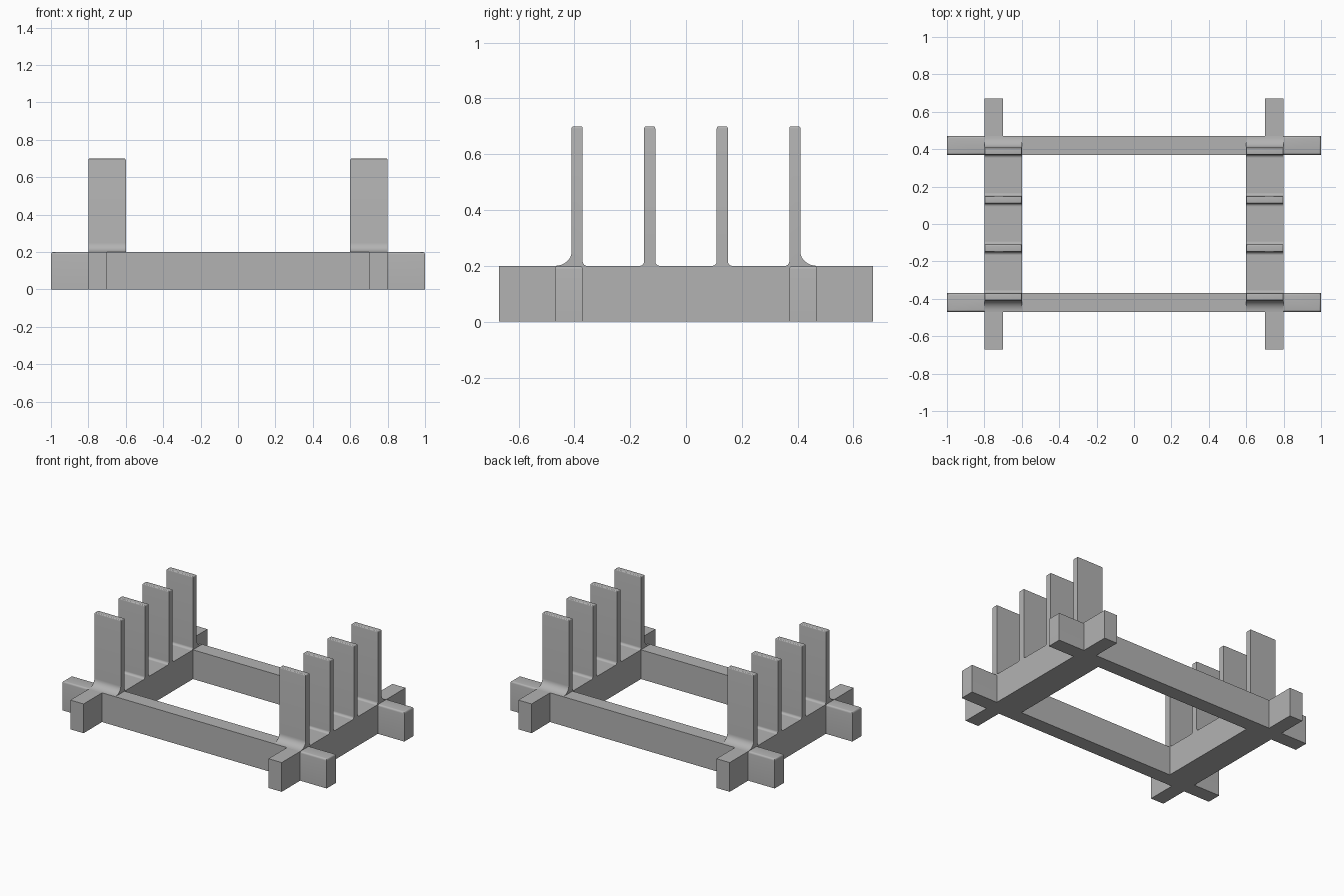
import bpy, bmesh, math

cube = bpy.data.objects.get("Cube")
if cube:
    bpy.data.objects.remove(cube, do_unlink=True)

H = 0.2            # frame height
TOP = 0.7          # post height
IN, OUT = 0.37, 0.47   # long rail, across y
X0, X1 = 0.6, 0.8      # side rail, across x

grey = bpy.data.materials.new("plain grey")
grey.use_nodes = True
colour = (0.45, 0.45, 0.45, 1)
grey.diffuse_color = colour
grey.node_tree.nodes["Principled BSDF"].inputs["Base Color"].default_value = colour


def finish(name, bm, mirror):
    bmesh.ops.recalc_face_normals(bm, faces=bm.faces)
    mesh = bpy.data.meshes.new(name)
    bm.to_mesh(mesh)
    bm.free()
    mesh.materials.append(grey)
    obj = bpy.data.objects.new(name, mesh)
    bpy.context.collection.objects.link(obj)
    mod = obj.modifiers.new("Mirror", 'MIRROR')
    mod.use_axis = (True, mirror, False)
    bpy.ops.object.select_all(action='DESELECT')
    bpy.context.view_layer.objects.active = obj
    obj.select_set(True)
    bpy.ops.object.shade_smooth_by_angle(angle=math.radians(35))
    return obj


def prism(points, offset):
    """Extrude a closed outline along an offset."""
    bm = bmesh.new()
    face = bm.faces.new([bm.verts.new(p) for p in points])
    new = bmesh.ops.extrude_face_region(bm, geom=[face], use_keep_orig=True)["geom"]
    bmesh.ops.translate(bm, vec=offset, verts=[v for v in new if isinstance(v, bmesh.types.BMVert)])
    bmesh.ops.recalc_face_normals(bm, faces=bm.faces)
    return bm


def round_top(bm, z, radius, keep=lambda e: True):
    edges = [e for e in bm.edges if all(abs(v.co.z - z) < 1e-4 for v in e.verts) and keep(e)]
    bmesh.ops.bevel(bm, geom=edges, offset=radius, segments=4, profile=0.5, affect='EDGES')


# Frame: one quarter of the outline, open on both mirror planes
quarter = [(0, IN), (X0, IN), (X0, 0), (X1, 0), (X1, OUT), (X1, 0.67),
           (0.7, 0.67), (0.7, OUT), (0, OUT)]
bm = prism([(x, y, 0) for x, y in quarter], (0, 0, H))
seams = [f for f in bm.faces
         if all(v.co.x < 1e-5 for v in f.verts) or all(v.co.y < 1e-5 for v in f.verts)]
bmesh.ops.delete(bm, geom=seams, context='FACES')
finish("frame", bm, True)

# Rounded ends of the long rails
bm = prism([(X1, IN, 0), (1, IN, 0), (1, OUT, 0), (X1, OUT, 0)], (0, 0, H))
round_top(bm, H, 0.012, lambda e: any(v.co.x > X1 + 0.01 for v in e.verts))
bmesh.ops.delete(bm, geom=[f for f in bm.faces if all(v.co.x < X1 + 1e-4 for v in f.verts)],
                 context='FACES')
finish("rail_end", bm, True)


def flare(y, side, width, height):
    """Concave fillet from the frame top up to the post side."""
    n = 8
    return [(y + side * width * (1 - math.sin(a)), H + height * (1 - math.cos(a)))
            for a in (math.pi / 2 * i / n for i in range(n + 1))]


# Upright posts, the outer ones with a wider foot on the outside
for name, y, foot in (("outer_post", 0.39, 0.06), ("inner_post", 0.13, 0.016)):
    outline = flare(y + 0.02, 1, foot, min(foot, 0.05))
    outline += reversed(flare(y - 0.02, -1, 0.016, 0.016))
    # the post top sits between the two fillets
    middle = len(outline) // 2
    outline[middle:middle] = [(y + 0.02, TOP), (y - 0.02, TOP)]
    bm = prism([(X0, py, pz) for py, pz in outline], (X1 - X0, 0, 0))
    round_top(bm, TOP, 0.008)
    finish(name, bm, True)
